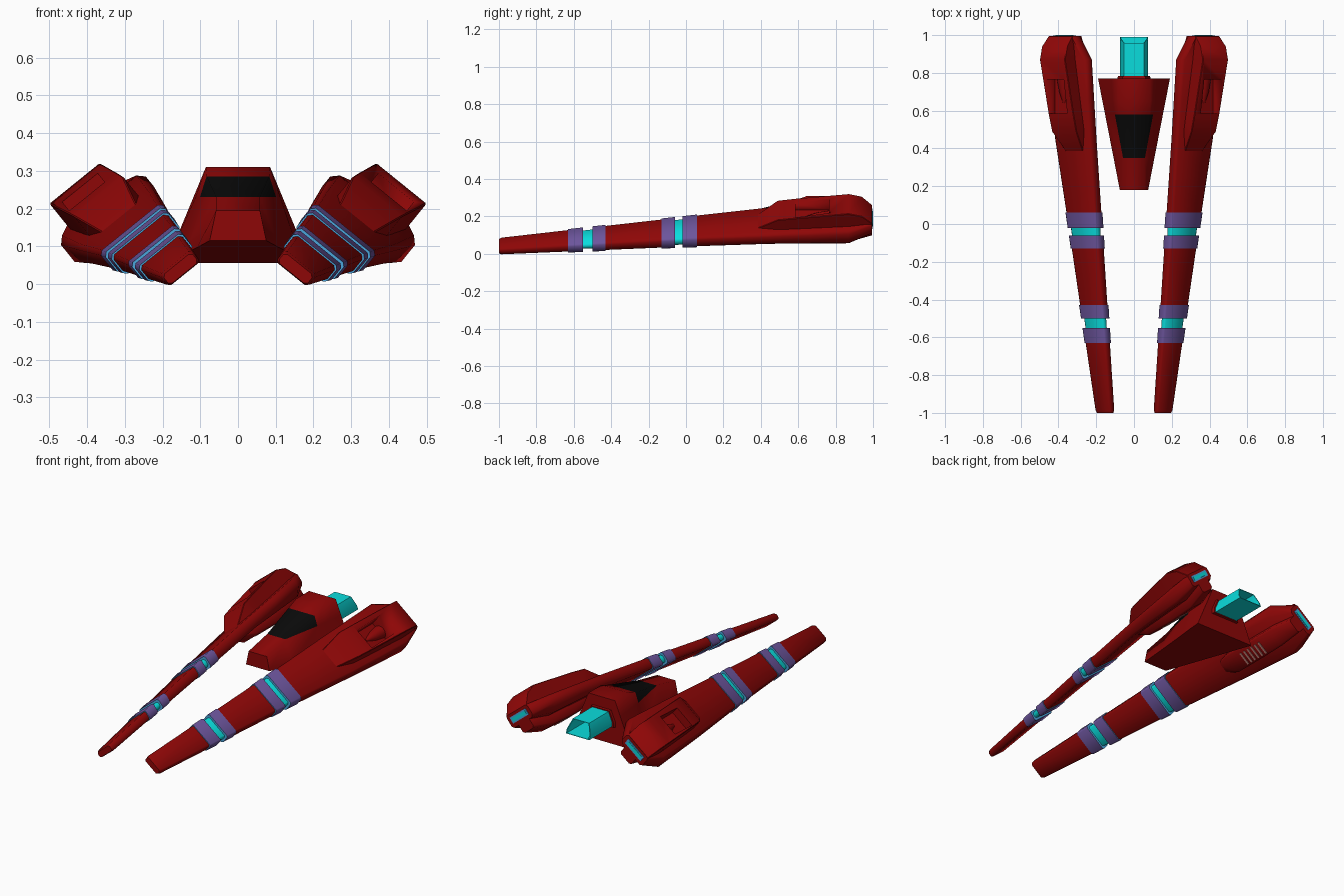
import bpy, bmesh, math
from mathutils import Vector

old = bpy.data.objects.get("Cube")
if old:
    bpy.data.objects.remove(old, do_unlink=True)


def material(name, rgb):
    m = bpy.data.materials.new(name)
    m.use_nodes = True
    m.diffuse_color = (*rgb, 1)
    m.node_tree.nodes["Principled BSDF"].inputs["Base Color"].default_value = (*rgb, 1)
    return m


RED = material("dark red", (0.27, 0.002, 0.002))
CYAN = material("cyan", (0.003, 0.72, 0.72))
PURPLE = material("muted purple", (0.15, 0.09, 0.33))
BLUE = material("light blue", (0.07, 0.38, 0.72))
BLACK = material("canopy black", (0.003, 0.003, 0.003))
VENT = material("vent pink", (0.50, 0.20, 0.17))


def finish(bm, name, mats, angle=50):
    bmesh.ops.recalc_face_normals(bm, faces=bm.faces)
    mesh = bpy.data.meshes.new(name)
    bm.to_mesh(mesh)
    bm.free()
    ob = bpy.data.objects.new(name, mesh)
    bpy.context.collection.objects.link(ob)
    for m in mats:
        mesh.materials.append(m)
    bpy.ops.object.select_all(action='DESELECT')
    ob.select_set(True)
    bpy.context.view_layer.objects.active = ob
    bpy.ops.object.shade_smooth_by_angle(angle=math.radians(angle))
    return ob


def loft(rings, closed=False):
    """Skin equal-length rings of points; cap the ends, or join last to first."""
    bm = bmesh.new()
    rows = [[bm.verts.new(p) for p in r] for r in rings]
    n = len(rows[0])
    pairs = list(zip(rows, rows[1:])) + ([(rows[-1], rows[0])] if closed else [])
    for a, b in pairs:
        for i in range(n):
            j = (i + 1) % n
            bm.faces.new((a[i], a[j], b[j], b[i]))
    if not closed:
        bm.faces.new(rows[0])
        bm.faces.new(rows[-1])
    return bm


# Rolled boom frame: u runs down and outward, v runs up and outward
def place(side, y, u, v):
    return Vector((side * (0.78 * u + 0.63 * v), y, -0.63 * u + 0.78 * v))


def section(side, y, u0, u1, v0, v1, c, k):
    pts = [(u0 + k, v0), (u1 - c, v0), (u1, v0 + c), (u1, v1 - c),
           (u1 - c, v1), (u0 + c, v1), (u0, v1 - c), (u0, v0 + k)]
    return [place(side, y, u, v) for u, v in pts]


def block(side, name, mat, y0, y1, u0, u1, v0, v1):
    rings = [[place(side, y, u, v) for u, v in ((u0, v0), (u1, v0), (u1, v1), (u0, v1))]
             for y in (y0, y1)]
    return finish(loft(rings), name, [mat])


# Boom stations: y, u0, u1, v0, v1, edge chamfer, inner keel chamfer
BOOM = [(-1.0, .040, .146, .107, .147, .008, .008),
        (0.0, .028, .225, .223, .284, .010, .010),
        (0.45, .018, .268, .275, .342, .012, .018),
        (0.87, .011, .299, .299, .392, .018, .042),
        (0.995, .083, .254, .336, .410, .012, .016)]


def boom_at(y):
    for a, b in zip(BOOM, BOOM[1:]):
        if y <= b[0]:
            t = (y - a[0]) / (b[0] - a[0])
            return [p + (q - p) * t for p, q in zip(a, b)]


def boom_ring(side, y, grow):
    _, u0, u1, v0, v1, c, k = boom_at(y)
    return section(side, y, u0 - grow, u1 + grow, v0 - grow, v1 + grow, c, k)


def boom_piece(side, name, mat, ys, grow=0.0):
    return finish(loft([boom_ring(side, y, grow) for y in ys]), name, [mat])


# Collar: purple band with light blue end rims
def collar(side, name, y0, y1):
    bm = loft([boom_ring(side, y, .004) for y in (y0, y1)])
    bm.normal_update()
    for f in bm.faces:
        f.material_index = int(abs(f.normal.y) > .8)
    finish(bm, name, [PURPLE, BLUE])


# Upper and lower engine housing stations: y, u0, u1, bottom v, top v
HOUSING = [(.37, .08, .19, .300, .322), (.49, .058, .225, .340, .412),
           (.58, .064, .233, .345, .430), (.87, .083, .254, .345, .478),
           (.94, .083, .254, .345, .460), (.995, .090, .250, .345, .408)]
UNDERSIDE = [(.40, .120, .190, .274, .300), (.50, .098, .216, .237, .310),
             (.70, .098, .216, .237, .320), (.87, .100, .214, .246, .340),
             (.995, .120, .206, .285, .360)]

for side, tag in ((1, "left"), (-1, "right")):
    # Boom shells
    finish(loft([boom_ring(side, -1.0, -.004), boom_ring(side, -.985, 0),
                 boom_ring(side, -.63, 0)]), tag + "_boom_tip", [RED])
    boom_piece(side, tag + "_boom_middle", RED, (-.43, -.13))
    boom_piece(side, tag + "_boom_rear", RED, (.06, .25, .45, .66, .87, .995))

    # Collars around recessed cyan joints
    for label, ys in (("front", (-.63, -.55, -.50, -.43)), ("rear", (-.13, -.06, -.02, .06))):
        collar(side, f"{tag}_{label}_collar_fore", ys[0], ys[1])
        boom_piece(side, f"{tag}_{label}_joint", CYAN, (ys[1] - .01, ys[2] + .01), -.008)
        collar(side, f"{tag}_{label}_collar_aft", ys[2], ys[3])

    # Engine housing with an open intake recess
    housing = finish(loft([section(side, *st, .003, .003) for st in HOUSING]),
                     tag + "_engine_housing", [RED], 35)
    cutter = block(side, tag + "_intake_cutter", RED, .585, .765, .105, .225, .385, .60)
    mod = housing.modifiers.new("intake", 'BOOLEAN')
    mod.operation = 'DIFFERENCE'
    mod.solver = 'EXACT'
    mod.object = cutter
    bpy.ops.object.select_all(action='DESELECT')
    bpy.context.view_layer.objects.active = housing
    housing.select_set(True)
    bpy.ops.object.modifier_apply(modifier=mod.name)
    bpy.data.objects.remove(cutter, do_unlink=True)

    # Rounded scoop inside the intake
    scoop = []
    for y, r in ((.64, .008), (.70, .028), (.77, .040)):
        arc = [math.pi * i / 8 for i in range(9)]
        scoop.append([place(side, y, .165 + r * math.cos(a), .380 + r * math.sin(a)) for a in arc])
    finish(loft(scoop), tag + "_intake_scoop", [RED])

    # Lower housing with vent slats
    finish(loft([section(side, *st, .010, .010) for st in UNDERSIDE]),
           tag + "_lower_housing", [RED])
    for i in range(6):
        y = .60 + .03 * i
        v = .237 + max(0, y - .70) * .053
        block(side, f"{tag}_vent_slat_{i + 1}", VENT, y, y + .012, .130, .204, v - .003, v + .005)

    # Rear exhaust plate with a bright core
    block(side, tag + "_exhaust_plate", BLUE, .991, .998, .105, .232, .358, .394)
    block(side, tag + "_exhaust_core", CYAN, .993, 1.0, .115, .222, .366, .386)

# Cockpit hull stations: y, top half width, top z, bottom half width, bottom z
HULL = [(.18, .058, .195, .075, .115), (.35, .058, .230, .108, .097),
        (.58, .083, .285, .153, .074), (.65, .085, .310, .167, .068), (.77, .085, .310, .190, .056)]
bm = loft([[(-b, y, bz), (b, y, bz), (t, y, tz), (-t, y, tz)] for y, t, tz, b, bz in HULL])
bmesh.ops.bisect_plane(bm, geom=bm.verts[:] + bm.edges[:] + bm.faces[:], dist=1e-5,
                       plane_co=(0, 0, .23), plane_no=(0, 0, 1))
for f in bm.faces:
    c = f.calc_center_median()
    f.material_index = int(c.z > .2305 and .35 < c.y < .579)
finish(bm, "cockpit_hull", [RED, BLACK], 75)


# Hollow tail exhaust: trapezoid tube whose open end slants forward at the top
def duct(y, slant, s):
    pts = [(-.075, -.040), (.075, -.040), (.075, -.015), (.052, .040), (-.052, .040), (-.075, -.015)]
    return [(x * s, y - slant * (z + .040), .203 + z * s) for x, z in pts]


finish(loft([duct(.76, 0, 1), duct(.99, .4, 1), duct(.99, .4, .92), duct(.76, 0, .92)], True),
       "tail_exhaust", [CYAN], 25)

# Small collar where the exhaust meets the hull
finish(loft([duct(.755, 0, 1.25), duct(.783, 0, 1.12)]), "exhaust_collar", [RED], 25)
